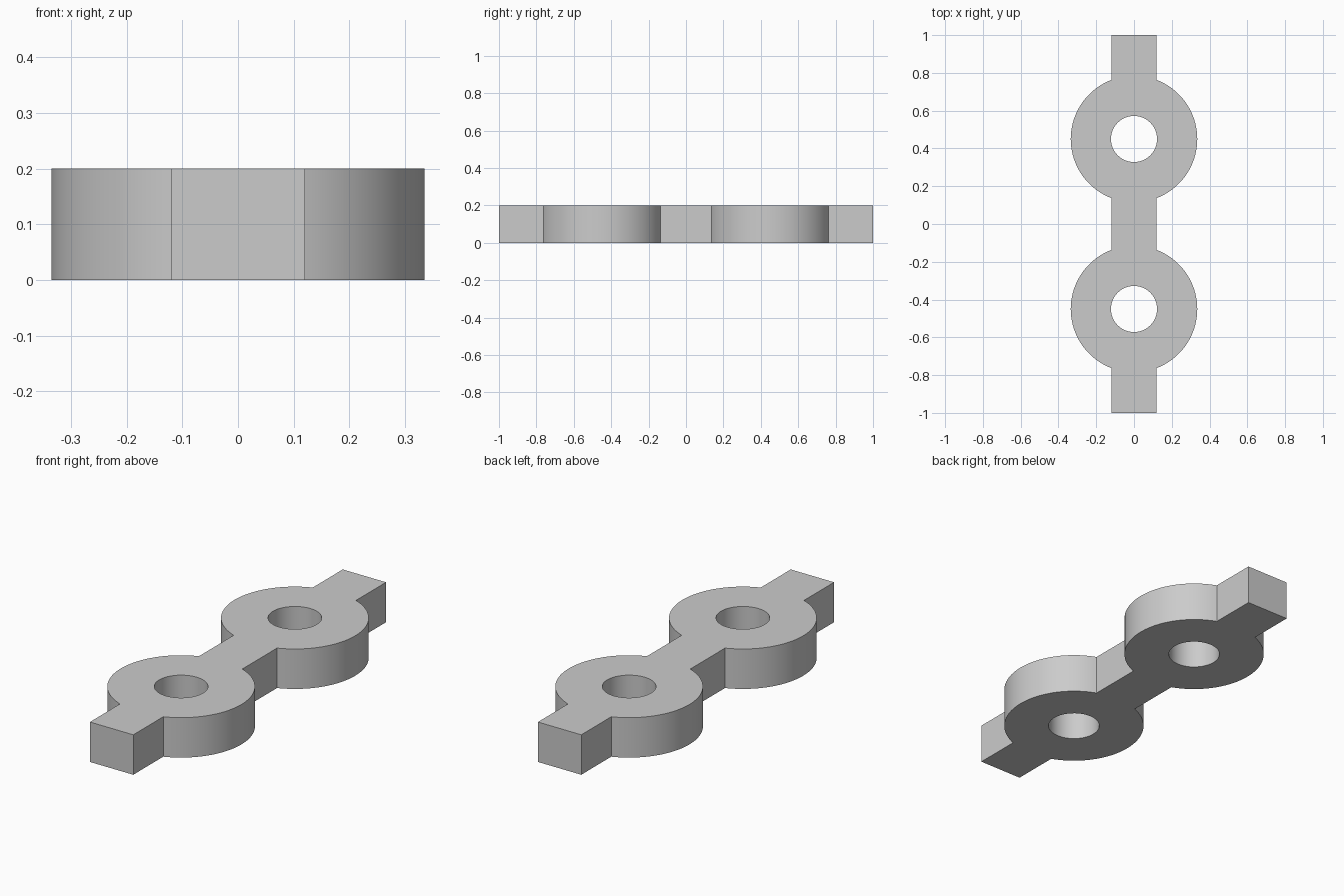
import bpy
import bmesh
from math import acos, cos, sin, pi, radians

cube = bpy.data.objects.get("Cube")
if cube:
    bpy.data.objects.remove(cube, do_unlink=True)

HALF_LENGTH = 1.0
HALF_WIDTH = 0.12    # connecting bar
HEIGHT = 0.2
RING_RADIUS = 0.335
HOLE_RADIUS = 0.122
RING_Y = 0.45
STEPS = 48


def arc(center_y, radius, start, end, steps):
    """Points along an arc about (0, center_y), both ends included."""
    angles = [start + (end - start) * i / steps for i in range(steps + 1)]
    return [(radius * cos(a), center_y + radius * sin(a)) for a in angles]


def add_loop(bm, points):
    verts = [bm.verts.new((x, y, 0)) for x, y in points]
    for a, b in zip(verts, verts[1:] + verts[:1]):
        bm.edges.new((a, b))


# Outline: bar and ring arcs up one side, then the same turned half round
meet = acos(HALF_WIDTH / RING_RADIUS)
side = [(HALF_WIDTH, -HALF_LENGTH)]
for y in (-RING_Y, RING_Y):
    side += arc(y, RING_RADIUS, -meet, meet, STEPS)
side.append((HALF_WIDTH, HALF_LENGTH))
outline = side + [(-x, -y) for x, y in side]

# Flat plate with two round holes
bm = bmesh.new()
add_loop(bm, outline)
for y in (-RING_Y, RING_Y):
    add_loop(bm, arc(y, HOLE_RADIUS, 0, 2 * pi, STEPS)[:-1])
bmesh.ops.triangle_fill(bm, use_beauty=True, use_dissolve=False, edges=bm.edges[:])

# Thickness
result = bmesh.ops.extrude_face_region(bm, geom=bm.faces[:], use_keep_orig=True)
top = [v for v in result["geom"] if isinstance(v, bmesh.types.BMVert)]
bmesh.ops.translate(bm, verts=top, vec=(0, 0, HEIGHT))
bmesh.ops.recalc_face_normals(bm, faces=bm.faces[:])

mesh = bpy.data.meshes.new("double_ring_link")
bm.to_mesh(mesh)
bm.free()
link = bpy.data.objects.new("double_ring_link", mesh)
bpy.context.collection.objects.link(link)

# Plain grey
grey = bpy.data.materials.new("light_grey")
grey.use_nodes = True
color = (0.6, 0.6, 0.6, 1)
grey.diffuse_color = color
grey.node_tree.nodes["Principled BSDF"].inputs["Base Color"].default_value = color
mesh.materials.append(grey)

# Smooth round walls, sharp rims and corners
bpy.ops.object.select_all(action="DESELECT")
link.select_set(True)
bpy.context.view_layer.objects.active = link
bpy.ops.object.shade_smooth_by_angle(angle=radians(30))
